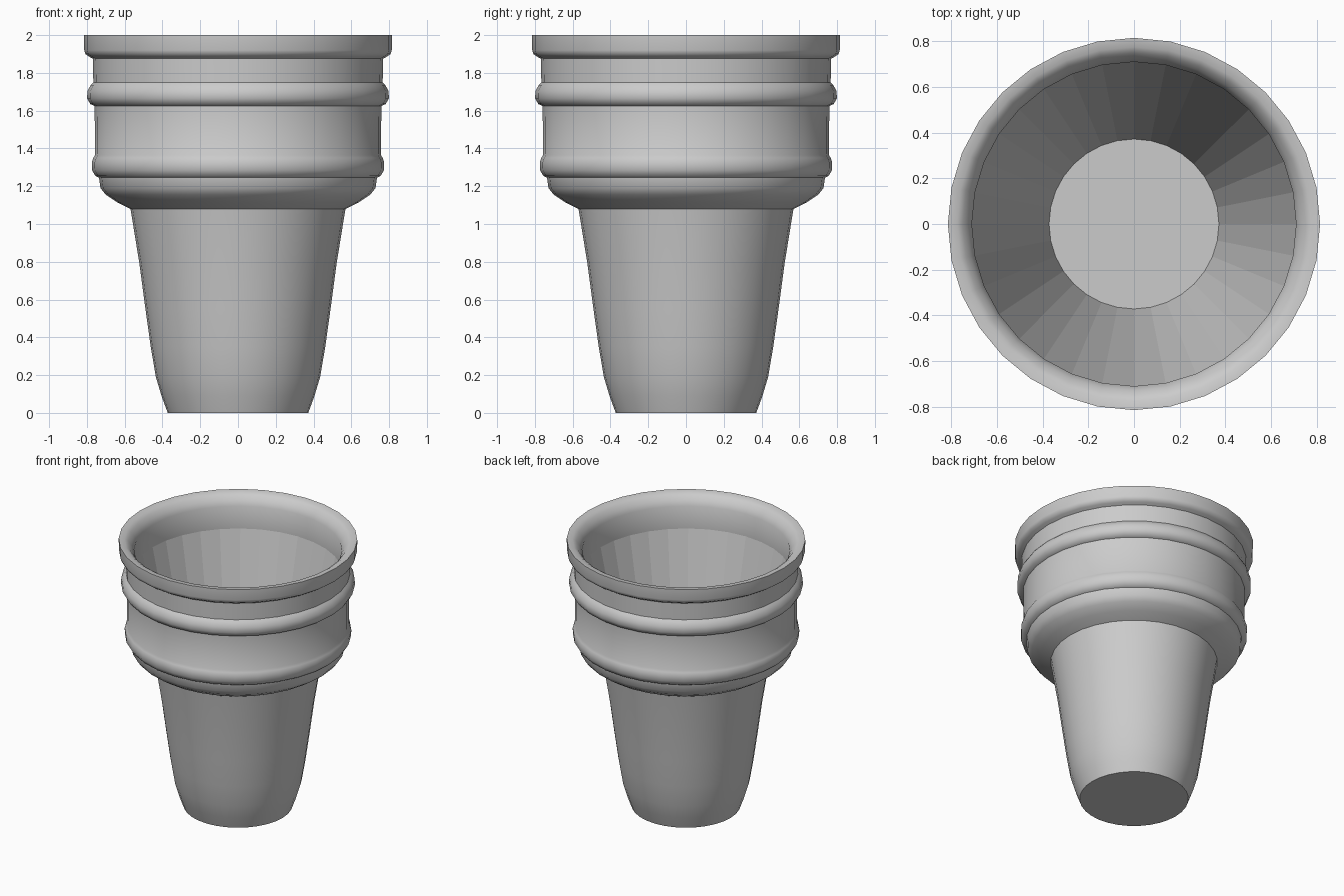
import bpy, math

if "Cube" in bpy.data.objects:
    bpy.data.objects.remove(bpy.data.objects["Cube"])

SEG = 32


def lathe(name, profile, close_first=False, close_last=False, smooth=True):
    """Revolve (radius, z) points around the z axis."""
    verts, faces = [], []
    for r, z in profile:
        for i in range(SEG):
            a = 2 * math.pi * i / SEG
            verts.append((r * math.cos(a), r * math.sin(a), z))
    for k in range(len(profile) - 1):
        for i in range(SEG):
            j = (i + 1) % SEG
            faces.append((k * SEG + i, k * SEG + j,
                          (k + 1) * SEG + j, (k + 1) * SEG + i))
    if close_first:
        faces.append(tuple(reversed(range(SEG))))
    if close_last:
        n = (len(profile) - 1) * SEG
        faces.append(tuple(range(n, n + SEG)))
    mesh = bpy.data.meshes.new(name)
    mesh.from_pydata(verts, [], faces)
    mesh.update()
    obj = bpy.data.objects.new(name, mesh)
    bpy.context.collection.objects.link(obj)
    if smooth:
        bpy.ops.object.select_all(action='DESELECT')
        bpy.context.view_layer.objects.active = obj
        obj.select_set(True)
        bpy.ops.object.shade_smooth_by_angle(angle=math.radians(40))
    return obj


# Outer wafer shell: tapered stem, flared shoulder, two rings, rim and inner lip
lathe("cone_shell", [
    (.372, 0), (.405, .09), (.435, .19), (.462, .35), (.49, .55),
    (.522, .79), (.569, 1.08),                                     # stem
    (.64, 1.115), (.70, 1.155), (.728, 1.19), (.736, 1.245),       # shoulder
    (.755, 1.255), (.773, 1.285), (.774, 1.325), (.766, 1.35),
    (.757, 1.365),                                                 # lower ring
    (.759, 1.625),
    (.782, 1.635), (.799, 1.665), (.797, 1.705), (.78, 1.735),
    (.766, 1.75),                                                  # upper ring
    (.768, 1.875), (.79, 1.887), (.808, 1.9), (.814, 1.92),
    (.815, 2), (.775, 1.997), (.75, 1.98), (.73, 1.955),
    (.71, 1.92), (.712, 1.75),                                     # rim
], close_first=True)

# Faceted inside wall and floor
lathe("cone_inside", [(.712, 1.75), (.372, .2)], close_last=True, smooth=False)
